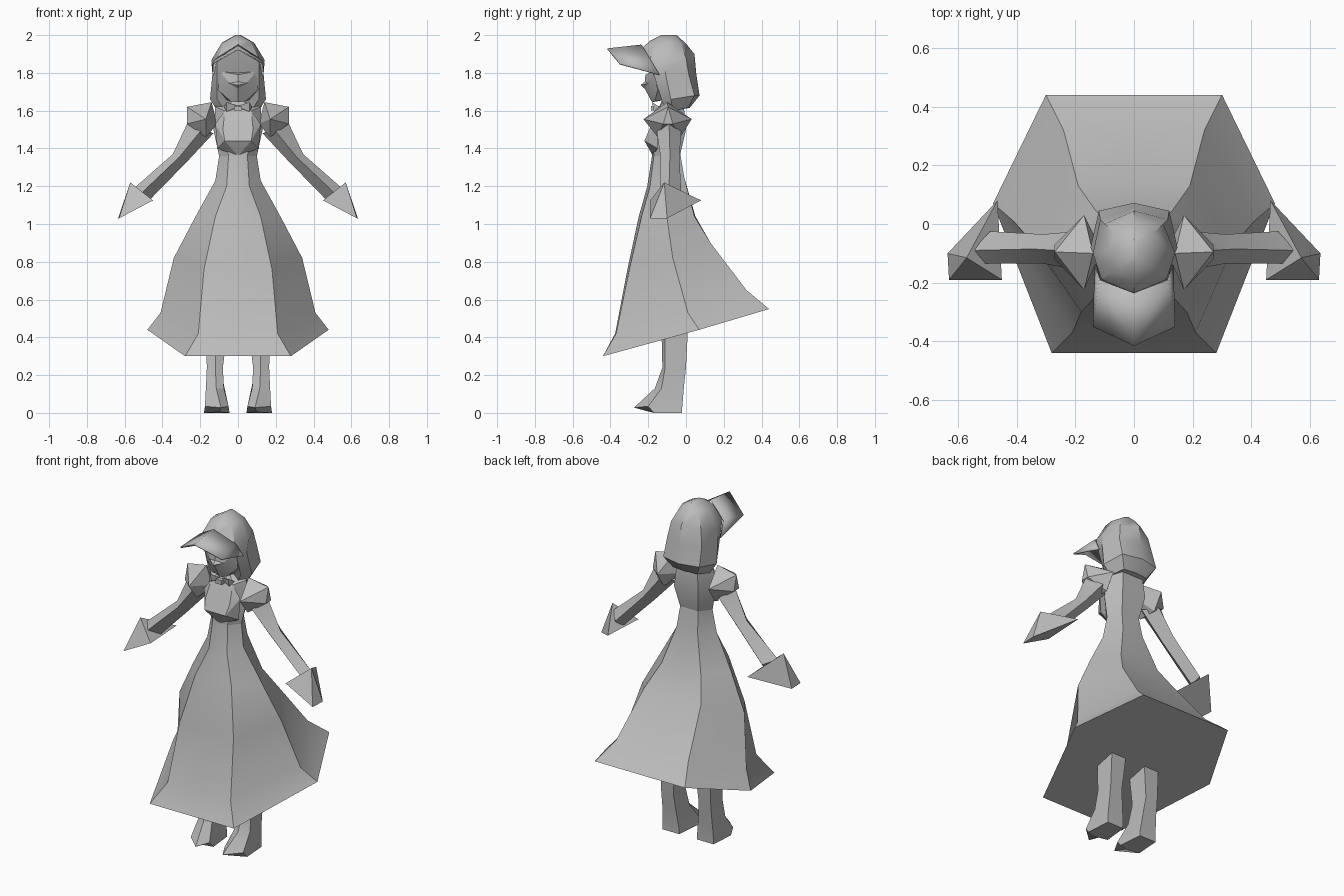
import bpy, bmesh, math

grey = bpy.data.materials.new("plain grey")
grey.diffuse_color = (0.5, 0.5, 0.5, 1)


def finish(name, bm, mirror=False, angle=30):
    bmesh.ops.recalc_face_normals(bm, faces=bm.faces)
    me = bpy.data.meshes.new(name)
    bm.to_mesh(me)
    bm.free()
    me.materials.append(grey)
    ob = bpy.data.objects.new(name, me)
    bpy.context.collection.objects.link(ob)
    if mirror:
        ob.modifiers.new("mirror", 'MIRROR')
    bpy.ops.object.select_all(action='DESELECT')
    ob.select_set(True)
    bpy.context.view_layer.objects.active = ob
    bpy.ops.object.shade_smooth_by_angle(angle=math.radians(angle))
    return ob


def loft(name, rings, mirror=False, angle=30):
    """Skin closed rings of equal length and cap both ends."""
    bm = bmesh.new()
    vs = [[bm.verts.new(p) for p in r] for r in rings]
    n = len(vs[0])
    for a, b in zip(vs, vs[1:]):
        for i in range(n):
            j = (i + 1) % n
            bm.faces.new((a[i], a[j], b[j], b[i]))
    bm.faces.new(vs[0])
    bm.faces.new(vs[-1])
    return finish(name, bm, mirror, angle)


def whole(half):
    """Complete a half ring: first and last points lie on the centre plane."""
    return half + [(-x, y, z) for x, y, z in half[-2:0:-1]]


def hull(name, pts, both=False, mirror=False, angle=20):
    """Faceted solid around a few points; both adds the mirrored points."""
    if both:
        pts = pts + [(-x, y, z) for x, y, z in pts if x]
    bm = bmesh.new()
    for p in pts:
        bm.verts.new(p)
    bmesh.ops.convex_hull(bm, input=bm.verts)
    return finish(name, bm, mirror, angle)


# Long skirt, hem rising toward the back
loft("skirt", [whole(r) for r in (
    [(0, -.44, .30), (.28, -.44, .30), (.48, .07, .44), (.30, .44, .55), (0, .44, .55)],
    [(0, -.375, .42), (.21, -.37, .42), (.41, .01, .53), (.24, .32, .65), (0, .32, .65)],
    [(0, -.31, .76), (.18, -.30, .76), (.34, -.07, .82), (.19, .13, .90), (0, .13, .90)],
    [(0, -.25, 1.04), (.12, -.235, 1.04), (.23, -.10, 1.03), (.13, .045, 1.04), (0, .05, 1.04)],
    [(0, -.205, 1.2), (.06, -.19, 1.2), (.12, -.12, 1.23), (.07, -.01, 1.25), (0, -.01, 1.25)],
    [(0, -.18, 1.36), (.05, -.17, 1.36), (.10, -.11, 1.36), (.06, -.03, 1.37), (0, -.03, 1.37)],
)], angle=35)

# Upper body and neck
loft("bodice", [whole(r) for r in (
    [(0, -.18, 1.36), (.05, -.17, 1.36), (.10, -.11, 1.36), (.06, -.03, 1.37), (0, -.03, 1.37)],
    [(0, -.17, 1.5), (.07, -.165, 1.5), (.13, -.1, 1.5), (.08, 0, 1.5), (0, 0, 1.5)],
    [(0, -.15, 1.6), (.07, -.15, 1.6), (.12, -.09, 1.62), (.07, -.01, 1.61), (0, -.01, 1.61)],
    [(0, -.13, 1.65), (.03, -.12, 1.65), (.045, -.09, 1.65), (.03, -.05, 1.65), (0, -.05, 1.65)],
)])
hull("bust", [(.07, -.15, 1.60), (.12, -.15, 1.53), (.07, -.22, 1.44),
              (.11, -.15, 1.40), (0, -.175, 1.36), (.08, -.195, 1.50)], both=True)

# Collar bow
hull("bow", [(0, -.15, 1.615), (.06, -.18, 1.645), (.06, -.17, 1.595),
             (.075, -.14, 1.62), (0, -.16, 1.625)], mirror=True)
hull("bow_knot", [(.02, -.185, 1.625), (.02, -.185, 1.60), (.02, -.14, 1.625),
                  (.02, -.14, 1.60)], both=True)

# Puffed shoulders, sleeves and flared cuffs
hull("shoulder_puff", [(.14, -.1, 1.645), (.27, -.095, 1.62), (.17, -.225, 1.555),
                       (.17, .03, 1.555), (.27, -.07, 1.53), (.27, -.12, 1.53),
                       (.17, -.15, 1.46), (.17, -.03, 1.46), (.11, -.09, 1.53)], mirror=True)
loft("sleeve", [
    [(.265, -.09, 1.54), (.20, -.155, 1.49), (.13, -.09, 1.48), (.20, -.025, 1.49)],
    [(.345, -.085, 1.37), (.31, -.135, 1.355), (.27, -.085, 1.33), (.31, -.035, 1.355)],
    [(.55, -.09, 1.19), (.51, -.135, 1.165), (.47, -.07, 1.125), (.49, -.025, 1.165)],
], mirror=True, angle=25)
hull("cuff", [(.57, -.115, 1.22), (.63, -.19, 1.03), (.635, -.10, 1.03),
              (.465, .08, 1.125), (.45, -.19, 1.125)], mirror=True)

# Legs and pointed shoes
loft("leg", [
    [(.055, -.11, .44), (.12, -.13, .44), (.17, -.11, .44), (.165, .01, .44), (.065, .01, .44)],
    [(.08, -.11, .24), (.12, -.125, .24), (.165, -.11, .24), (.165, 0, .24), (.085, 0, .24)],
    [(.075, -.14, .13), (.115, -.165, .13), (.17, -.13, .13), (.165, -.01, .15), (.075, -.01, .15)],
    [(.05, -.20, .035), (.09, -.275, .028), (.175, -.20, .035), (.17, -.02, .03), (.06, -.02, .03)],
    [(.045, -.17, 0), (.10, -.19, .005), (.18, -.17, 0), (.17, -.02, 0), (.06, -.02, 0)],
], mirror=True, angle=25)

# Rounded cap and hair flaring to the neck
loft("hair", [whole(r) for r in (
    [(0, -.08, 1.60), (.07, -.11, 1.60), (.11, -.07, 1.60), (.08, .01, 1.615), (0, .02, 1.615)],
    [(0, -.11, 1.67), (.11, -.13, 1.66), (.148, -.08, 1.66), (.12, .045, 1.68), (0, .072, 1.68)],
    [(0, -.19, 1.79), (.11, -.17, 1.79), (.135, -.11, 1.80), (.115, .015, 1.79), (0, .055, 1.79)],
    [(0, -.235, 1.93), (.11, -.19, 1.875), (.14, -.10, 1.87), (.10, 0, 1.88), (0, .045, 1.90)],
    [(0, -.19, 1.97), (.07, -.16, 1.965), (.085, -.09, 1.96), (.065, -.03, 1.96), (0, 0, 1.955)],
    [(0, -.13, 2.0), (.012, -.12, 2.0), (.015, -.09, 2.0), (.012, -.06, 2.0), (0, -.05, 2.0)],
)], angle=35)

# Face with pointed nose and chin
hull("face", [(.10, -.17, 1.81), (.105, -.15, 1.71), (.04, -.205, 1.74), (0, -.215, 1.79),
              (0, -.22, 1.72), (.04, -.165, 1.65), (0, -.18, 1.645), (.07, -.09, 1.66)], both=True)
hull("nose", [(0, -.24, 1.735), (.05, -.20, 1.745), (0, -.20, 1.70), (0, -.2, 1.77)], both=True)

# Folded cap brim: a thin sheet with a centre ridge
bm = bmesh.new()
tip, corner, root, side, mid = [bm.verts.new(p) for p in (
    (0, -.415, 1.93), (.14, -.35, 1.85), (0, -.235, 1.95), (.135, -.14, 1.79), (.12, -.19, 1.875))]
bm.faces.new((tip, corner, mid, root))
bm.faces.new((corner, side, mid))
brim = finish("cap_brim", bm, mirror=True, angle=20)
brim.modifiers["mirror"].use_clip = True
thick = brim.modifiers.new("thickness", 'SOLIDIFY')
thick.thickness = 0.008
